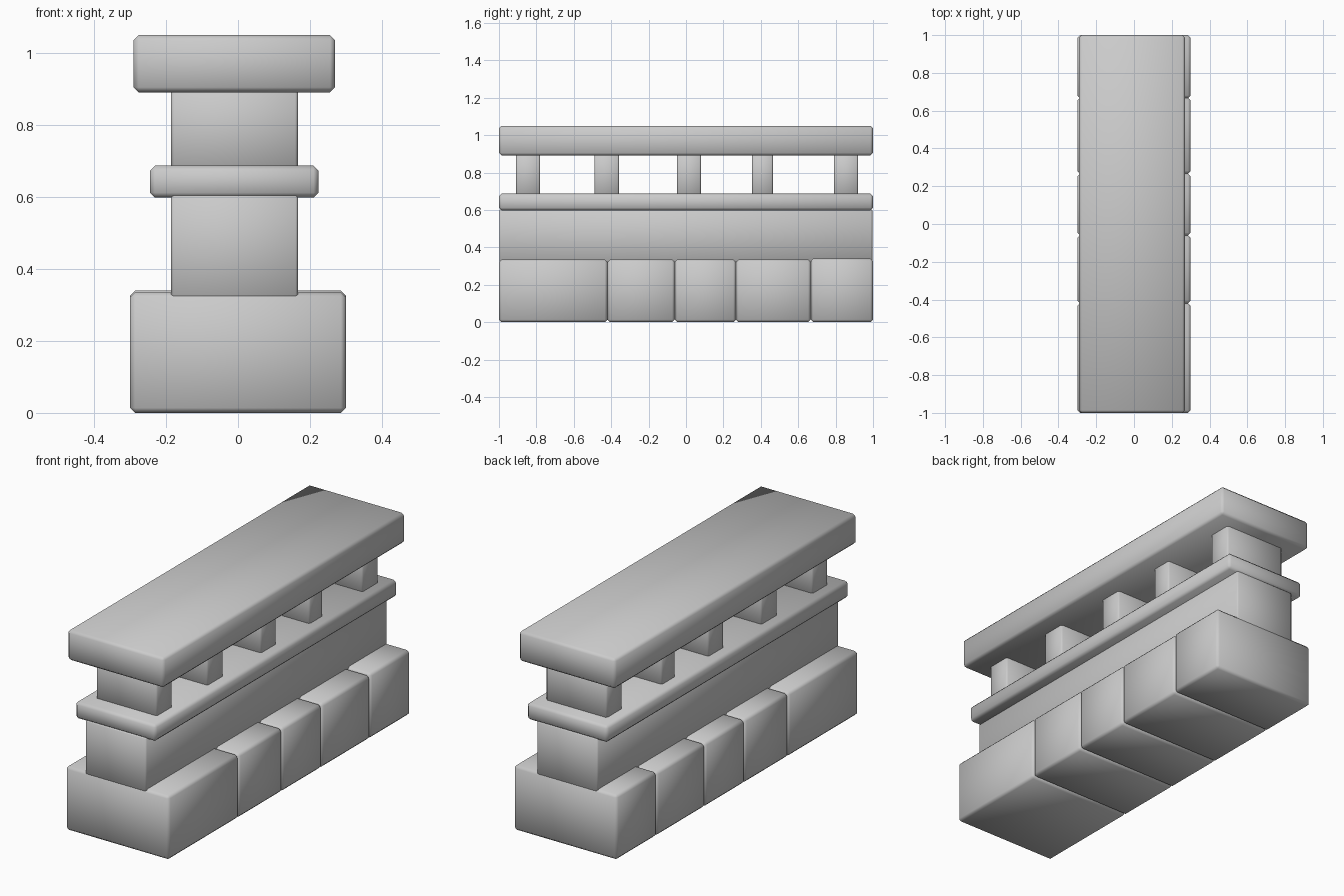
import bpy, math

if "Cube" in bpy.data.objects:
    bpy.data.objects.remove(bpy.data.objects["Cube"])


def block(name, x, y, z, bevel):
    """Chamfered box spanning the given (min, max) ranges."""
    spans = (x, y, z)
    centre = [(a + b) / 2 for a, b in spans]
    bpy.ops.mesh.primitive_cube_add(size=1, location=centre)
    ob = bpy.context.object
    ob.name = name
    ob.scale = [b - a for a, b in spans]
    bpy.ops.object.transform_apply(location=False, rotation=False, scale=True)
    mod = ob.modifiers.new("chamfer", 'BEVEL')
    mod.width = bevel
    mod.segments = 1
    bpy.ops.object.modifier_apply(modifier=mod.name)
    bpy.ops.object.shade_smooth_by_angle(angle=math.radians(60))
    return ob


# Foundation stones of uneven length
cuts = [-1.0, -0.42, -0.06, 0.267, 0.667, 1.0]
tops = [0.335, 0.335, 0.335, 0.335, 0.34]
for i, top in enumerate(tops):
    block(f"base_stone_{i + 1}", (-0.30, 0.30), (cuts[i], cuts[i + 1]), (0, top), 0.014)

# Low wall and the ledge on it
WALL_X = (-0.186, 0.167)
block("wall", WALL_X, (-0.998, 0.996), (0.32, 0.605), 0.007)
block("ledge", (-0.245, 0.224), (-1.0, 1.0), (0.598, 0.687), 0.014)

# Balusters
posts = [(-0.909, -0.78), (-0.49, -0.358), (-0.048, 0.08), (0.353, 0.465), (0.79, 0.92)]
for i, y in enumerate(posts):
    block(f"post_{i + 1}", WALL_X, y, (0.675, 0.902), 0.008)

# Top rail
block("top_rail", (-0.29, 0.27), (-1.0, 1.0), (0.891, 1.05), 0.014)
